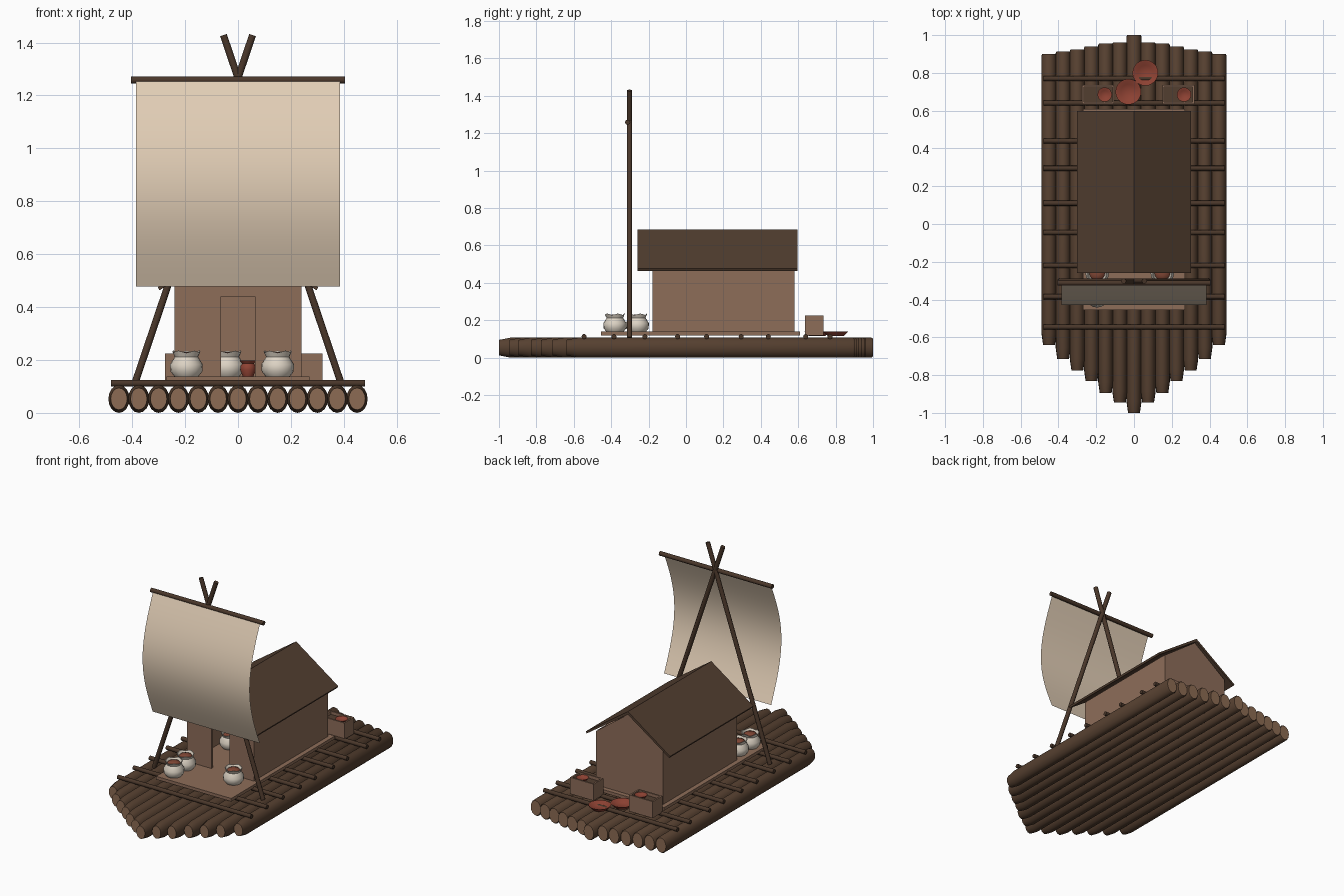
import bpy, bmesh, math
from mathutils import Vector

if "Cube" in bpy.data.objects:
    bpy.data.objects.remove(bpy.data.objects["Cube"])


def mat(name, r, g, b):
    m = bpy.data.materials.new(name)
    lin = [((c / 255 + 0.055) / 1.055) ** 2.4 for c in (r, g, b)]
    m.diffuse_color = (*lin, 1)
    m.use_nodes = True
    m.node_tree.nodes["Principled BSDF"].inputs["Base Color"].default_value = m.diffuse_color
    return m


LOG = mat("log_bark", 86, 64, 48)
CUT = mat("cut_wood", 140, 107, 83)
POLE = mat("dark_pole", 74, 55, 42)
PLANK = mat("plank", 141, 109, 89)
ROOF = mat("roof_wood", 82, 62, 48)
SAIL = mat("sail_cloth", 226, 206, 182)
SACK = mat("sack_cloth", 222, 212, 197)
CLAY = mat("red_clay", 142, 66, 51)
GRAIN = mat("sack_contents", 128, 70, 52)


def make(name, verts, faces, mats, smooth=False):
    me = bpy.data.meshes.new(name)
    me.from_pydata(verts, [], faces)
    for m in mats:
        me.materials.append(m)
    bm = bmesh.new()
    bm.from_mesh(me)
    # open sheets keep their direction, solids get outward normals
    bmesh.ops.recalc_face_normals(bm, faces=bm.faces)
    bm.to_mesh(me)
    bm.free()
    ob = bpy.data.objects.new(name, me)
    bpy.context.collection.objects.link(ob)
    if smooth:
        bpy.context.view_layer.objects.active = ob
        ob.select_set(True)
        bpy.ops.object.shade_smooth_by_angle(angle=math.radians(45))
        ob.select_set(False)
    return ob


def box(name, x0, x1, y0, y1, z0, z1, m):
    return prism(name, [(x0, z0), (x1, z0), (x1, z1), (x0, z1)], y0, y1, m)


def prism(name, prof, y0, y1, m):
    """Extrude an x-z outline along y."""
    n = len(prof)
    v = [(x, y, z) for y in (y0, y1) for x, z in prof]
    f = [list(range(n)), list(range(n, 2 * n))[::-1]]
    f += [(i, (i + 1) % n, n + (i + 1) % n, n + i) for i in range(n)]
    return make(name, v, f, [m])


def rod(name, a, b, r, m, n=10):
    """Round pole between two points."""
    a, b = Vector(a), Vector(b)
    q = (b - a).to_track_quat('Z', 'Y')
    ring = [q @ Vector((r * math.cos(2 * math.pi * i / n), r * math.sin(2 * math.pi * i / n), 0)) for i in range(n)]
    v = [tuple(p + c) for p in (a, b) for c in ring]
    f = [list(range(n))[::-1], list(range(n, 2 * n))]
    f += [(i, (i + 1) % n, n + (i + 1) % n, n + i) for i in range(n)]
    return make(name, v, f, [m], True)


def lathe(name, prof, loc, m, n=20, wobble=0.0):
    """Spin an (r, z) profile, closed with a cap at both ends."""
    v, f = [], []
    for k, (r, z) in enumerate(prof):
        for i in range(n):
            a = 2 * math.pi * i / n
            w = wobble * math.sin(5 * a) if k >= 4 else 0
            v.append((loc[0] + r * math.cos(a), loc[1] + r * math.sin(a), loc[2] + z + w))
    for k in range(len(prof) - 1):
        for i in range(n):
            j = (i + 1) % n
            f.append((k * n + i, k * n + j, (k + 1) * n + j, (k + 1) * n + i))
    f.append(list(range(n))[::-1])
    f.append(list(range((len(prof) - 1) * n, len(prof) * n)))
    return make(name, v, f, [m], True)


# hull logs: tapered front tips, pale cut ends
front = [-1.0, -0.945, -0.895, -0.83, -0.775, -0.715, -0.64]
back = [1.0, 0.962, 0.955, 0.94, 0.925, 0.912, 0.90]
N = 16
for i in range(-6, 7):
    y0, y1 = front[abs(i)], back[abs(i)]
    rings = [(y0, 0.78), (y0 + 0.06, 1.0), (y1 - 0.008, 1.0), (y1, 0.9)]
    v = [(i * 0.075 + 0.04 * s * math.cos(2 * math.pi * k / N), y,
          0.053 + 0.053 * s * math.sin(2 * math.pi * k / N)) for y, s in rings for k in range(N)]
    f = [(r * N + k, r * N + (k + 1) % N, (r + 1) * N + (k + 1) % N, (r + 1) * N + k)
         for r in range(3) for k in range(N)]
    f += [list(range(N)), list(range(3 * N, 4 * N))]
    log = make(f"hull_log_{i + 7}", v, f, [LOG, CUT], True)
    for p in log.data.polygons:
        p.material_index = int(abs(p.normal.y) > 0.55)

# cross poles
for k, y in enumerate((-0.545, -0.385, -0.22, -0.045, 0.11, 0.295, 0.44, 0.64, 0.77)):
    rod(f"cross_pole_{k + 1}", (-0.48, y, 0.112), (0.48, y, 0.112), 0.0135, POLE)

# deck and cabin
box("deck", -0.27, 0.27, -0.455, 0.61, 0.118, 0.138, PLANK)
gable = [(0.24, 0.13), (0.24, 0.488), (0, 0.664), (-0.24, 0.488), (-0.24, 0.13)]
door = [(-0.065, 0.13), (-0.065, 0.44), (0.065, 0.44), (0.065, 0.13)]
prism("cabin_front_wall", gable + door, -0.18, -0.165, PLANK)
prism("cabin_back_wall", gable, 0.565, 0.58, PLANK)
for s, side in ((-1, "left"), (1, "right")):
    xs = sorted((s * 0.24, s * 0.225))
    box(f"cabin_{side}_wall", *xs, -0.165, 0.565, 0.13, 0.49, PLANK)
prism("roof", [(-0.297, 0.463), (-0.303, 0.475), (0, 0.685), (0.303, 0.475), (0.297, 0.463), (0, 0.665)],
      -0.26, 0.597, ROOF)

# crossed masts and yard
for s, side in ((-1, "left"), (1, "right")):
    rod(f"mast_{side}", (s * 0.392, -0.302, 0.105), (-s * 0.055, -0.302, 1.428), 0.014, POLE)
rod("yard", (-0.405, -0.312, 1.258), (0.405, -0.312, 1.258), 0.014, POLE)

# billowing sail, a single sheet
R = 16
v, f = [], []
for k in range(R + 1):
    t = k / R
    y = -0.325 - 0.105 * math.sin(math.pi * t)
    v += [(-0.385, y, 1.252 - 0.774 * t), (0.385, y, 1.252 - 0.774 * t)]
f = [(2 * k, 2 * k + 2, 2 * k + 3, 2 * k + 1) for k in range(R)]
make("sail", v, f, [SAIL], True)

# open sacks, on the porch and inside the cabin
SACK_PROF = [(0.046, 0), (0.06, 0.018), (0.062, 0.045), (0.044, 0.074), (0.053, 0.093), (0.049, 0.093), (0.04, 0.076)]
for k, (x, y) in enumerate(((-0.195, -0.38), (-0.195, -0.26), (0.15, -0.26), (-0.04, 0.12), (-0.15, 0.13))):
    lathe(f"sack_{k + 1}", SACK_PROF, (x, y, 0.138), SACK, wobble=0.004)
    lathe(f"sack_contents_{k + 1}", [(0.041, 0.076), (0.034, 0.086), (0.014, 0.092)], (x, y, 0.138), GRAIN)

# clay pot in the doorway
lathe("clay_pot", [(0.02, 0), (0.03, 0.025), (0.028, 0.04), (0.022, 0.048), (0.032, 0.06),
                   (0.028, 0.06), (0.02, 0.045)], (0.038, -0.08, 0.138), CLAY)

# open crates at the stern with a bowl in each
for k, (x, bx) in enumerate(((-0.19, -0.155), (0.235, 0.265))):
    x0, x1, y0, y1, z0, z1, t = x - 0.085, x + 0.085, 0.635, 0.735, 0.118, 0.225, 0.01
    n = f"crate_{k + 1}_"
    box(n + "front", x0, x1, y0, y0 + t, z0, z1, PLANK)
    box(n + "back", x0, x1, y1 - t, y1, z0, z1, PLANK)
    box(n + "left", x0, x0 + t, y0 + t, y1 - t, z0, z1, PLANK)
    box(n + "right", x1 - t, x1, y0 + t, y1 - t, z0, z1, PLANK)
    box(n + "filling", x0 + t, x1 - t, y0 + t, y1 - t, z0, 0.205, ROOF)
    lathe(n + "bowl", [(0.026, 0), (0.038, 0.015), (0.034, 0.015), (0.022, 0.005)],
          (bx, 0.685, 0.205), CLAY)

# wide clay dishes
for k, (x, y) in enumerate(((0.06, 0.80), (-0.03, 0.70))):
    lathe(f"clay_dish_{k + 1}", [(0.042, 0), (0.068, 0.026), (0.062, 0.026), (0.04, 0.008)],
          (x, y, 0.114), CLAY, n=24)
